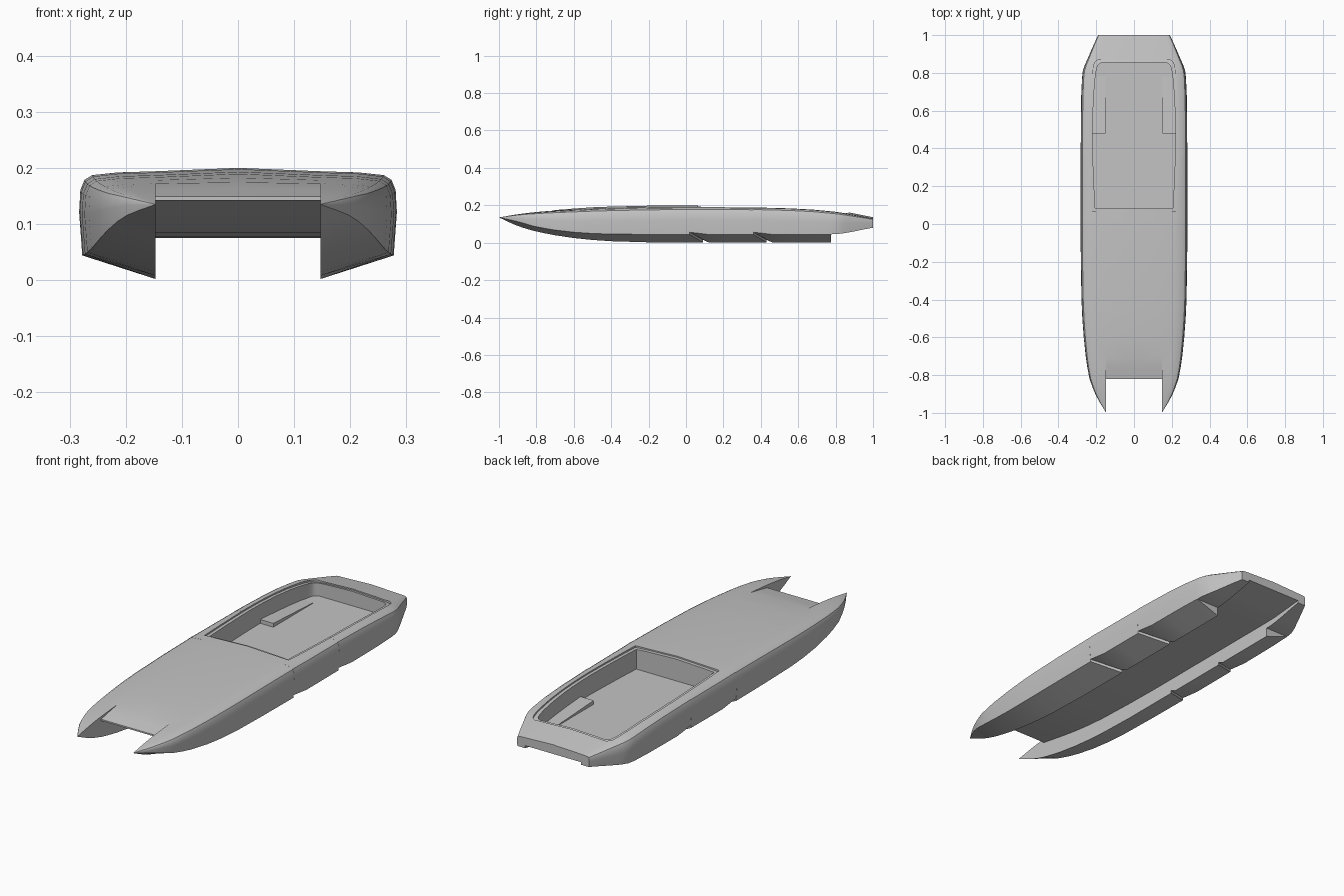
import bpy, bmesh

if "Cube" in bpy.data.objects:
    bpy.data.objects.remove(bpy.data.objects["Cube"], do_unlink=True)

grey = bpy.data.materials.new("hull_grey")
grey.use_nodes = True
COLOUR = (0.55, 0.55, 0.55, 1)
grey.diffuse_color = COLOUR
grey.node_tree.nodes["Principled BSDF"].inputs["Base Color"].default_value = COLOUR


def curve(*keys):
    """Smooth curve through (y, value) keys without overshoot."""
    slopes = [(b[1] - a[1]) / (b[0] - a[0]) for a, b in zip(keys, keys[1:])]
    tang = [slopes[0]]
    for s, t in zip(slopes, slopes[1:]):
        tang.append(2 * s * t / (s + t) if s * t > 0 else 0)
    tang.append(slopes[-1])

    def value(y):
        y = min(max(y, keys[0][0]), keys[-1][0])
        i = 0
        while i < len(slopes) - 1 and y > keys[i + 1][0]:
            i += 1
        (y0, a), (y1, b) = keys[i], keys[i + 1]
        d = y1 - y0
        t = (y - y0) / d
        return (a * (1 + 2 * t) * (1 - t) ** 2 + b * t * t * (3 - 2 * t)
                + d * t * (1 - t) * (tang[i] * (1 - t) - tang[i + 1] * t))
    return value


def lerp(a, b, t):
    return a + (b - a) * t


def finish(bm, name):
    mesh = bpy.data.meshes.new(name)
    bm.to_mesh(mesh)
    bm.free()
    mesh.materials.append(grey)
    ob = bpy.data.objects.new(name, mesh)
    bpy.context.collection.objects.link(ob)
    return ob


def activate(ob):
    bpy.ops.object.select_all(action="DESELECT")
    ob.select_set(True)
    bpy.context.view_layer.objects.active = ob


def loft(name, rings):
    """Closed solid through equal rings of points."""
    bm = bmesh.new()
    vs = [[bm.verts.new(p) for p in r] for r in rings]
    n = len(vs[0])
    for a, b in zip(vs, vs[1:]):
        for k in range(n):
            bm.faces.new((a[k], a[(k + 1) % n], b[(k + 1) % n], b[k]))
    bm.faces.new(vs[0])
    bm.faces.new(vs[-1])
    bmesh.ops.recalc_face_normals(bm, faces=bm.faces)
    return finish(bm, name)


# Hull lines along the length
INNER = 0.147
BOW, MEET, TRANSOM = -0.82, -0.7, 0.775
top = curve((-1, .135), (-.9, .152), (-.82, .162), (-.7, .172), (-.4, .187), (0, .194),
            (.4, .192), (.6, .186), (.8, .168), (.9, .15), (1, .13))
width = curve((-1, .147), (-.9, .205), (-.8, .24), (-.6, .266), (-.4, .278), (0, .283),
              (.6, .281), (.79, .274), (.9, .235), (1, .19))
keel = curve((-1, .135), (-.9, .09), (-.8, .06), (-.6, .025), (-.4, .008), (-.2, .002), (.8, .002))
chine = curve((-1, .135), (-.9, .113), (-.8, .085), (-.6, .056), (-.4, .046), (0, .044),
              (TRANSOM, .045), (1, .08))
roof = curve((BOW, .142), (-.6, .105), (-.4, .085), (0, .075), (TRANSOM, .075), (1, .092))
SHOULDER = ((.5, .015), (.83, .05), (.93, .11), (.985, .24), (1, .5))


def station(y, kind):
    """Half section: deck centre, round the sponson, to the tunnel centre."""
    t, w, ch, ke = top(y), width(y), chine(y), keel(y)
    bottom_shift = 0
    if kind in ("step_front", "step_back"):
        bottom_shift = 0.07
    if kind == "step_back":
        ch, ke = ch + .012, ke + .014
    if kind == "stern":
        ke = ch
    if y < BOW:
        deck, tunnel = lerp(ke, t, .87), lerp(ke, t, .8)
    else:
        deck = t - .013 * max(0, (MEET - y) / (MEET - BOW))
        tunnel = roof(y)
    crown = .006 * min(1, max(0, (y - BOW) / .3))
    span = w - INNER
    pts = [(0, y, deck + crown), (INNER, y, deck), (INNER, y, t)]
    pts += [(INNER + span * u, y, t - (t - ch) * d) for u, d in SHOULDER]
    pts += [(w - span * .04, y, ch), (INNER, y + bottom_shift, ke),
            (INNER, y, tunnel), (0, y, tunnel)]
    return pts


# Main hull: half loft, mirrored
stations = [(y, "hull") for y in (-1, -.98, -.95, -.91, -.87, BOW, -.76, MEET, -.6, -.5, -.4, -.2, 0)]
for y in (.02, .36):
    stations += [(y, "step_front"), (y, "step_back"), (y + .1, "hull"), (y + .2, "hull")]
stations += [(.68, "hull"), (TRANSOM, "hull")]
stations += [(y, "stern") for y in (TRANSOM, .81, .84, .87, .9, .95, 1)]

bm = bmesh.new()
rows = [[bm.verts.new(p) for p in station(*s)] for s in stations]
for (s, a), (e, b) in zip(zip(stations, rows), zip(stations[1:], rows[1:])):
    prong = e[0] <= BOW
    for k in range(11):
        if not (prong and k in (0, 10)):
            bm.faces.new((a[k], a[k + 1], b[k + 1], b[k]))
    if prong:
        bm.faces.new((a[10], a[1], b[1], b[10]))
    if s[0] == BOW:
        bm.faces.new((a[0], a[1], a[10], a[11]))
bm.faces.new(rows[-1])
bmesh.ops.remove_doubles(bm, verts=bm.verts, dist=1e-5)
bmesh.ops.delete(bm, geom=[v for v in bm.verts if not v.link_faces], context="VERTS")
bmesh.ops.recalc_face_normals(bm, faces=bm.faces)
hull = finish(bm, "catamaran_hull")
activate(hull)
mirror = hull.modifiers.new("mirror", "MIRROR")
mirror.use_clip = True
bpy.ops.object.modifier_apply(modifier="mirror")
bm = bmesh.new()
bm.from_mesh(hull.data)
bmesh.ops.recalc_face_normals(bm, faces=bm.faces)
bm.to_mesh(hull.data)
bm.free()

# Cockpit: shallow rim recess, then the deep well
FLOOR = .09
opening = curve((.065, .221), (.2, .228), (.45, .235), (.6, .233), (.78, .222), (.835, .214),
                (.858, .205), (.87, .188))


def cockpit_cutter(name, inset, bottom):
    rings = []
    for y in (.065, .13, .2, .3, .4, .5, .6, .7, .78, .82, .845, .858, .866, .87):
        o = opening(y) - inset
        yy = lerp(.065 + inset, .87 - inset, (y - .065) / .805)
        xs = (-o, -INNER, 0, INNER, o)
        rings.append([(x, yy, bottom(x, yy)) for x in xs] + [(o, yy, .3), (-o, yy, .3)])
    return loft(name, rings)


def rim_height(x, y):
    return top(y) - .006 + (.006 if x == 0 else 0) - (.005 if abs(x) > INNER else 0)


cutters = [cockpit_cutter("rim_cutter", 0, rim_height),
           cockpit_cutter("well_cutter", .016, lambda x, y: FLOOR)]
for cutter in cutters:
    activate(hull)
    mod = hull.modifiers.new("cut", "BOOLEAN")
    mod.operation = "DIFFERENCE"
    mod.solver = "EXACT"
    mod.object = cutter
    bpy.ops.object.modifier_apply(modifier="cut")
    bpy.data.objects.remove(cutter, do_unlink=True)
activate(hull)
bpy.ops.object.shade_smooth_by_angle(angle=0.52)

# Low wedge benches either side of the cockpit floor
for name, side in (("left_bench", 1), ("right_bench", -1)):
    loft(name, [[(side * x, y, z) for x, z in
                 ((.15, FLOOR - .005), (.235, FLOOR - .005), (.235, h), (.15, h))]
                for y, h in ((.48, FLOOR + .018), (.78, FLOOR + .002))])
